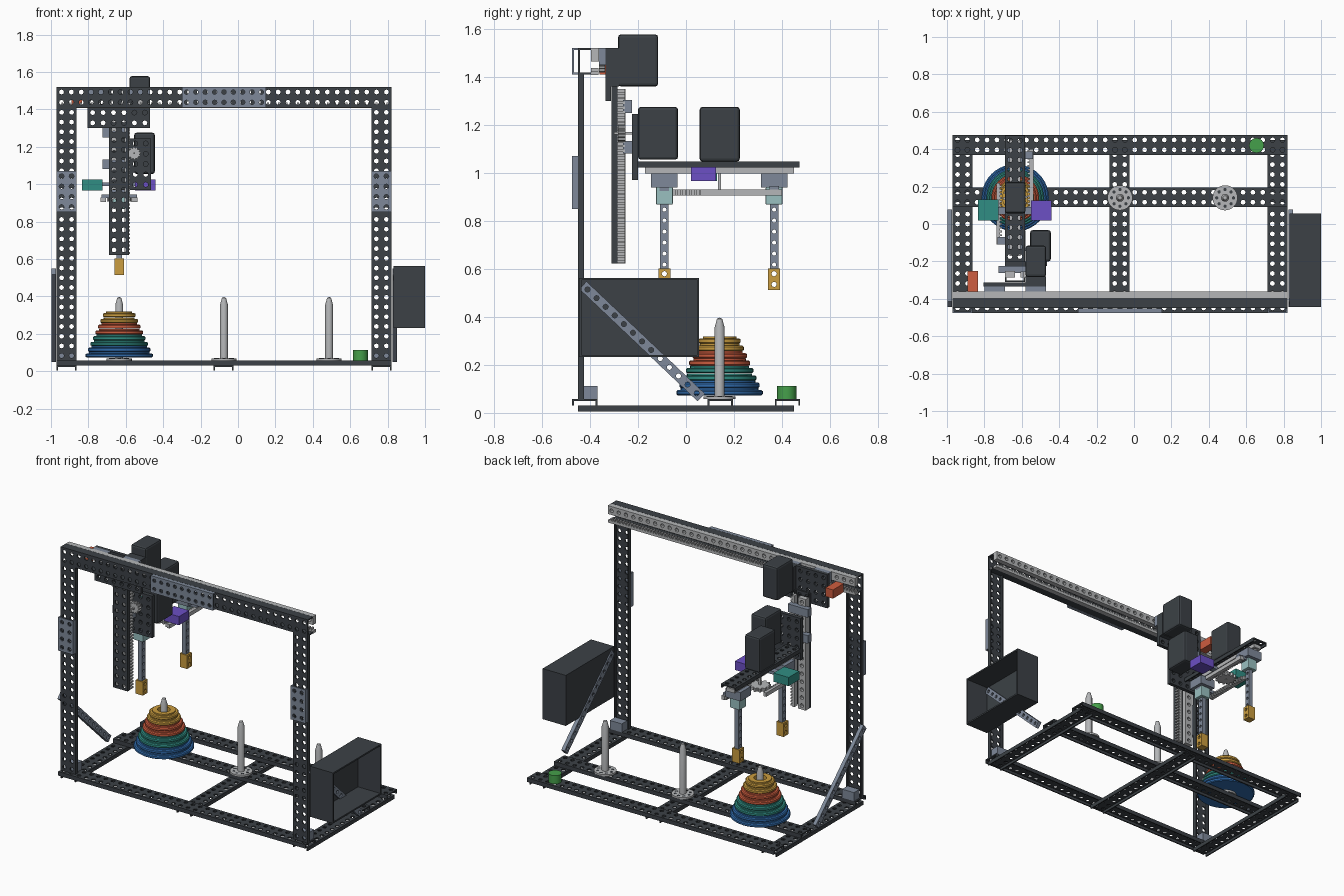
import bpy, bmesh, math
from mathutils import Vector, Matrix

cube = bpy.data.objects.get("Cube")
if cube:
    bpy.data.objects.remove(cube, do_unlink=True)


def material(name, r, g, b):
    m = bpy.data.materials.new(name)
    m.diffuse_color = (r, g, b, 1)
    m.use_nodes = True
    m.node_tree.nodes["Principled BSDF"].inputs["Base Color"].default_value = (r, g, b, 1)
    return m


DARK = material("dark metal", .045, .053, .061)
STEEL = material("blue grey steel", .21, .25, .32)
LIGHT = material("light grey", .46, .47, .48)
PALE = material("pale teal", .32, .53, .53)
GOLD = material("gold", .60, .34, .05)
RED = material("coral red", .62, .11, .05)
TEAL = material("teal", .03, .27, .23)
BLUE = material("blue", .03, .15, .42)
PURPLE = material("purple", .15, .08, .56)
GREEN = material("green", .06, .35, .07)


def finish(bm, name, mat, smooth=False):
    bmesh.ops.recalc_face_normals(bm, faces=bm.faces)
    me = bpy.data.meshes.new(name)
    bm.to_mesh(me)
    bm.free()
    me.materials.append(mat)
    ob = bpy.data.objects.new(name, me)
    bpy.context.collection.objects.link(ob)
    if smooth:
        bpy.ops.object.select_all(action='DESELECT')
        ob.select_set(True)
        bpy.context.view_layer.objects.active = ob
        bpy.ops.object.shade_smooth_by_angle()
    return ob


def add_box(bm, lo, hi):
    lo, hi = Vector(lo), Vector(hi)
    mat = Matrix.Translation((lo + hi) / 2) @ Matrix.Diagonal((*(hi - lo), 1))
    bmesh.ops.create_cube(bm, size=1, matrix=mat)


def box(name, mat, lo, hi, bevel=0):
    bm = bmesh.new()
    add_box(bm, lo, hi)
    if bevel:
        bmesh.ops.bevel(bm, geom=bm.edges[:], offset=bevel, segments=2, affect='EDGES', profile=.5)
    return finish(bm, name, mat)


def perforated(name, mat, lo, hi, axis, web=0, pitch=.0527):
    """Plate with a grid of holes; web = +1 or -1 makes it a channel with its web on that side."""
    u, v = [i for i in range(3) if i != axis]
    t = .008 if web else hi[axis] - lo[axis]
    w = (lo[axis] + hi[axis]) / 2
    if web:
        w = hi[axis] - t / 2 if web > 0 else lo[axis] + t / 2
    bm = bmesh.new()

    def vert(a, b, c):
        p = [0, 0, 0]
        p[u], p[v], p[axis] = a, b, c
        return bm.verts.new(p)

    size = [hi[i] - lo[i] for i in (u, v)]
    n = [max(1, round(s / pitch)) for s in size]
    du, dv = size[0] / n[0], size[1] / n[1]
    r = min(du, dv, .0527) * .25
    ring = [(1, 0), (1, 1), (0, 1), (-1, 1), (-1, 0), (-1, -1), (0, -1), (1, -1)]
    for i in range(n[0]):
        for j in range(n[1]):
            a, b = lo[u] + (i + .5) * du, lo[v] + (j + .5) * dv
            outer = [vert(a + x * du / 2, b + y * dv / 2, w) for x, y in ring]
            inner = [vert(a + r * math.cos(k * math.pi / 4), b + r * math.sin(k * math.pi / 4), w) for k in range(8)]
            for k in range(8):
                m = (k + 1) % 8
                bm.faces.new((outer[k], outer[m], inner[m], inner[k]))
    bmesh.ops.remove_doubles(bm, verts=bm.verts, dist=.0001)
    if web:
        # flanges run along the two long edges
        far = lo[axis] if web > 0 else hi[axis]
        for s in (0, 1):
            if size[0] >= size[1]:
                e = (hi[v] - t / 2) if s else (lo[v] + t / 2)
                q = [(lo[u], e, w), (hi[u], e, w), (hi[u], e, far), (lo[u], e, far)]
            else:
                e = (hi[u] - t / 2) if s else (lo[u] + t / 2)
                q = [(e, lo[v], w), (e, hi[v], w), (e, hi[v], far), (e, lo[v], far)]
            bm.faces.new([vert(*p) for p in q])
    ob = finish(bm, name, mat)
    mod = ob.modifiers.new("thickness", 'SOLIDIFY')
    mod.thickness, mod.offset = t, 0
    return ob


def lathe(name, mat, profile, centre, steps=32):
    bm = bmesh.new()
    vs = [bm.verts.new((r, 0, z)) for r, z in profile]
    es = [bm.edges.new(p) for p in zip(vs, vs[1:] + vs[:1])]
    bmesh.ops.spin(bm, geom=vs + es, cent=(0, 0, 0), axis=(0, 0, 1), angle=math.tau, steps=steps)
    bmesh.ops.remove_doubles(bm, verts=bm.verts, dist=.0001)
    ob = finish(bm, name, mat, True)
    ob.location = centre
    return ob


def rack(name, lo, hi, along, tooth_axis, sign):
    bm = bmesh.new()
    add_box(bm, lo, hi)
    for k in range(int((hi[along] - lo[along]) / .02)):
        a, b = list(lo), list(hi)
        a[along] = lo[along] + .02 * k + .005
        b[along] = a[along] + .01
        edge = hi[tooth_axis] if sign > 0 else lo[tooth_axis]
        a[tooth_axis], b[tooth_axis] = sorted((edge, edge + sign * .012))
        add_box(bm, a, b)
    return finish(bm, name, LIGHT)


def gear(name, radius, depth, centre, upright=False):
    bm = bmesh.new()
    pts = []
    for k in range(48):
        r = radius if k % 4 < 2 else radius * .8
        pts.append((r * math.cos(k * math.tau / 48), r * math.sin(k * math.tau / 48)))
    rows = [[bm.verts.new((x, y, z)) for x, y in pts] for z in (-depth / 2, depth / 2)]
    for row in rows:
        bm.faces.new(row)
    for k in range(48):
        bm.faces.new((rows[0][k], rows[0][k - 1], rows[1][k - 1], rows[1][k]))
    ob = finish(bm, name, LIGHT)
    ob.location = centre
    if upright:
        ob.rotation_euler.x = math.pi / 2


# base frame
for name, x in (("right", -.97), ("centre", -.13), ("left", .713)):
    perforated(name + "_base_channel", DARK, (x, -.45, .005), (x + .107, .45, .03), 2, 1)
for name, y in (("front", -.475), ("middle", .09), ("back", .37)):
    perforated(name + "_base_channel", DARK, (-.97, y, .031), (.82, y + .106, .057), 2, 1)

# portal frame with joining plates, feet and diagonal braces
for name, x, bx in (("right", -.97, -.985), ("left", .713, .837)):
    perforated(name + "_column", DARK, (x, -.45, .057), (x + .107, -.425, 1.41), 1, -1)
    perforated(name + "_column_joiner", STEEL, (x, -.475, .85), (x + .107, -.451, 1.07), 1, -1)
    box(name + "_column_bracket", STEEL, (x + .01, -.425, .057), (x + .097, -.368, .113))
    brace = perforated(name + "_brace", STEEL, (-.012, -.34, -.022), (.012, .34, .022), 0)
    brace.location = (bx, -.183, .298)
    brace.rotation_euler.x = math.radians(-43.5)
perforated("top_beam", DARK, (-.97, -.45, 1.41), (.82, -.396, 1.52), 1, -1)
perforated("top_beam_joiner", STEEL, (-.30, -.475, 1.41), (.15, -.451, 1.52), 1, -1)
perforated("top_rail", LIGHT, (-.97, -.395, 1.465), (.82, -.362, 1.52), 1)
rack("top_rack", (-.97, -.395, 1.408), (.82, -.364, 1.425), 0, 2, 1)
box("end_stop", RED, (-.89, -.36, 1.41), (-.835, -.25, 1.467))

# open control box on the left column
bm = bmesh.new()
add_box(bm, (.832, -.445, .232), (.838, .055, .563))
for lo, hi in (((.832, -.445, .232), (1, .055, .242)), ((.832, -.445, .553), (1, .055, .563)),
               ((.832, -.445, .242), (1, -.435, .553)), ((.832, .045, .242), (1, .055, .553))):
    add_box(bm, lo, hi)
finish(bm, "control_box", DARK)

# top carriage and vertical slide
perforated("top_carriage", DARK, (-.805, -.335, 1.30), (-.47, -.312, 1.52), 1)
for x in (-.80, -.58):
    box("top_slider", STEEL, (x, -.362, 1.45), (x + .11, -.335, 1.52))
box("top_motor_mount", DARK, (-.58, -.312, 1.36), (-.47, -.28, 1.52))
gear("top_pinion", .032, .025, (-.525, -.35, 1.45), True)
perforated("vertical_beam", DARK, (-.69, -.31, .622), (-.583, -.286, 1.37), 1, -1)
perforated("vertical_rail", LIGHT, (-.69, -.285, .622), (-.635, -.252, 1.35), 1)
rack("vertical_rack", (-.607, -.285, .622), (-.59, -.255, 1.35), 2, 0, 1)
gear("vertical_pinion", .036, .03, (-.555, -.268, 1.165), True)
box("vertical_pinion_shaft", LIGHT, (-.56, -.30, 1.16), (-.55, -.2, 1.17))
for z in (1.08, 1.25):
    box("vertical_slider", STEEL, (-.725, -.262, z), (-.58, -.225, z + .053))
perforated("lower_carriage", DARK, (-.69, -.225, .97), (-.465, -.201, 1.245), 1)

# motors
for name, x, y, z, top in (("top", -.58, -.283, 1.36, 1.577), ("lift", -.555, -.2, 1.055, 1.275),
                           ("grip", -.69, .057, 1.047, 1.275)):
    box(name + "_motor", DARK, (x, y, z), (x + .11, y + .167, top), .012)

# arm with gripper racks
perforated("arm", DARK, (-.69, -.2, 1.022), (-.583, .472, 1.047), 2, 1)
perforated("arm_rail", LIGHT, (-.665, -.17, .997), (-.608, .45, 1.022), 2)
rack("right_grip_rack", (-.735, -.11, .905), (-.717, .22, .93), 1, 0, 1)
rack("left_grip_rack", (-.558, .06, .905), (-.537, .40, .93), 1, 0, -1)
gear("grip_pinion", .066, .022, (-.635, .14, .918))
box("grip_shaft", LIGHT, (-.641, .134, .905), (-.629, .146, 1.03))
box("purple_sensor", PURPLE, (-.55, .02, .967), (-.442, .125, 1.024))
box("teal_sensor", TEAL, (-.835, .02, .967), (-.725, .13, 1.024))
box("sensor_crossbar", STEEL, (-.725, .05, .99), (-.55, .09, 1.01))

# gripper fingers, repeated at both ends of the arm
for name, y, x0, x1 in (("front", -.09, -.73, -.6), ("back", .367, -.67, -.54)):
    box(name + "_grip_slider", STEEL, (-.69, y - .055, .94), (-.58, y + .055, .997))
    box(name + "_rack_link", STEEL, (x0, y - .02, .925), (x1, y + .02, .945))
    box(name + "_grip_block", PALE, (-.67, y - .035, .868), (-.60, y + .035, .94), .004)
    perforated(name + "_finger", STEEL, (-.65, y - .018, .595), (-.62, y + .018, .87), 0, 0, .046)
    perforated(name + "_fingertip", GOLD, (-.661, y - .025, .513), (-.609, y + .025, .602), 0, 0, .045)

# pegs with drilled round bases
for name, x in (("right", -.635), ("centre", -.075), ("left", .487)):
    lathe(name + "_peg", LIGHT, [(0, .057), (.021, .057), (.021, .355), (.011, .392), (0, .397)], (x, .14, 0), 20)
    lathe(name + "_peg_base", LIGHT, [(0, .057), (.067, .057), (.067, .069), (0, .069)], (x, .14, 0))
    bm = bmesh.new()
    for k in range(8):
        a = k * math.tau / 8
        spot = Matrix.Translation((x + .045 * math.cos(a), .14 + .045 * math.sin(a), .069))
        bmesh.ops.create_cone(bm, cap_ends=True, segments=10, radius1=.009, radius2=.009, depth=.002, matrix=spot)
    finish(bm, name + "_peg_base_holes", DARK)

# stacked rings, two of each colour
for k in range(8):
    r = .18 - .0132 * k
    ring = [(.038, 0), (r - .006, 0), (r, .005), (r, .017), (r - .006, .022),
            (r - .018, .022), (r - .018, .0305), (.038, .0305)]
    lathe("stack_ring", (BLUE, TEAL, RED, GOLD)[k // 2], ring, (-.635, .14, .073 + .0308 * k), 40)

# button at the back left corner
lathe("green_button", GREEN, [(0, .057), (.04, .057), (.04, .112), (0, .112)], (.655, .42, 0), 16)
